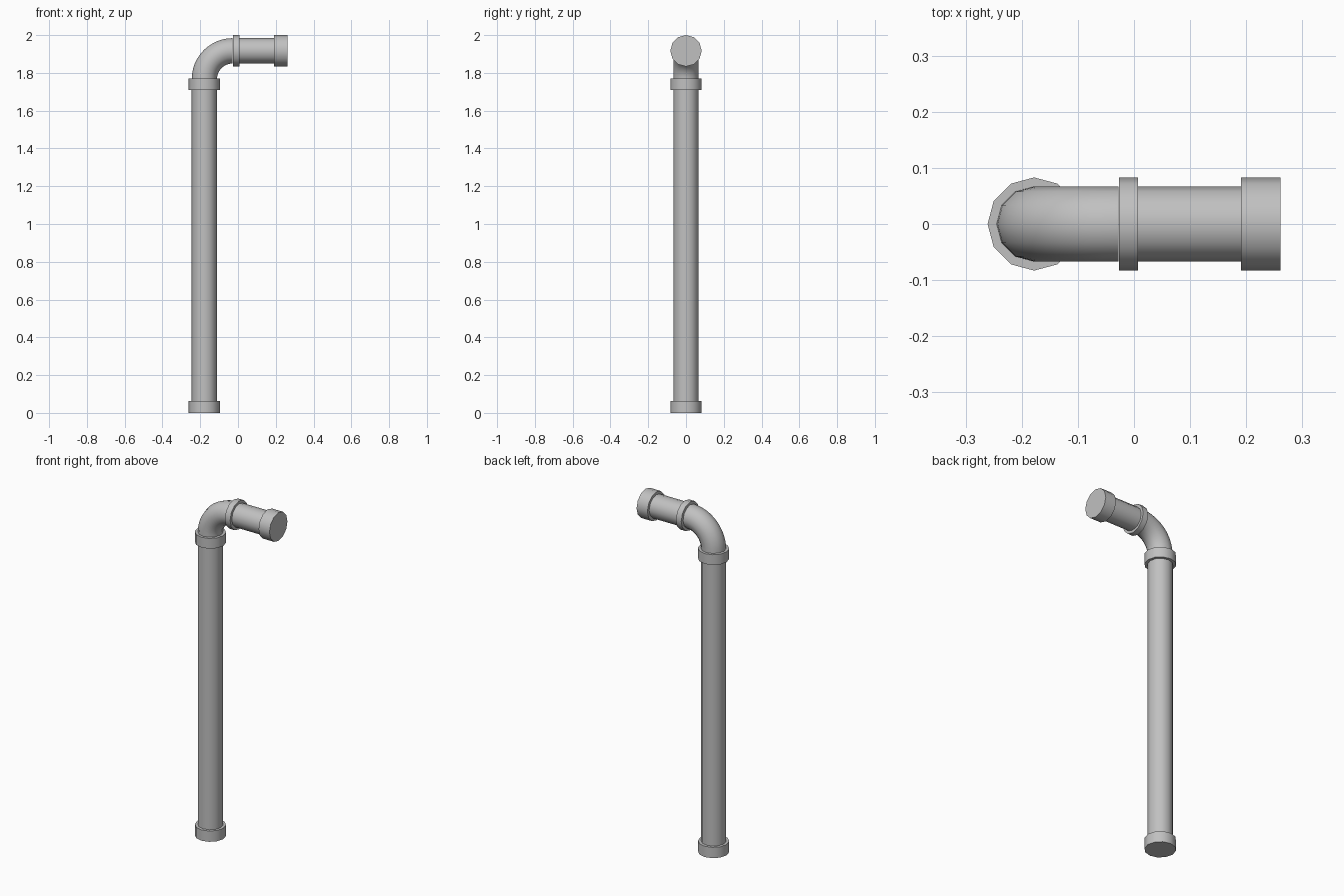
import bpy, bmesh
from math import pi, radians
from mathutils import Matrix, Vector

cube = bpy.data.objects.get("Cube")
if cube:
    bpy.data.objects.remove(cube, do_unlink=True)

SIDES = 12
PIPE_R, COLLAR_R = 0.067, 0.083
POST_X, ARM_Z, BEND_R = -0.178, 1.917, 0.15

grey = bpy.data.materials.new("pipe grey")
colour = (0.53, 0.53, 0.53, 1)
grey.diffuse_color = colour
grey.use_nodes = True
bsdf = next(n for n in grey.node_tree.nodes if n.type == 'BSDF_PRINCIPLED')
bsdf.inputs["Base Color"].default_value = colour


def finish(name, bm):
    """Turn a bmesh into a smooth-shaded object with sharp rims."""
    bmesh.ops.recalc_face_normals(bm, faces=bm.faces)
    mesh = bpy.data.meshes.new(name)
    bm.to_mesh(mesh)
    bm.free()
    mesh.materials.append(grey)
    obj = bpy.data.objects.new(name, mesh)
    bpy.context.collection.objects.link(obj)
    bpy.ops.object.select_all(action='DESELECT')
    obj.select_set(True)
    bpy.context.view_layer.objects.active = obj
    bpy.ops.object.shade_smooth_by_angle(angle=radians(40))


def tube(name, radius, start, end, along_x=False):
    """Capped cylinder on the post axis (z) or the arm axis (x)."""
    mid = (start + end) / 2
    if along_x:
        place = Matrix.Translation((mid, 0, ARM_Z)) @ Matrix.Rotation(pi / 2, 4, 'Y')
    else:
        place = Matrix.Translation((POST_X, 0, mid))
    bm = bmesh.new()
    bmesh.ops.create_cone(bm, cap_ends=True, segments=SIDES, radius1=radius,
                          radius2=radius, depth=end - start, matrix=place)
    finish(name, bm)


# Upright post and its collars
tube("upright_pipe", PIPE_R, 0.03, 1.74)
tube("base_collar", COLLAR_R, 0, 0.063)
tube("upper_collar", COLLAR_R, 1.71, 1.77)

# Horizontal arm, joint ring and end cap
tube("arm_pipe", PIPE_R, -0.01, 0.22, True)
tube("arm_ring", COLLAR_R, -0.027, 0.007, True)
tube("end_cap", COLLAR_R, 0.191, 0.261, True)

# Quarter-turn elbow, swept from the post to the arm
bm = bmesh.new()
centre = Vector((POST_X + BEND_R, 0, ARM_Z - BEND_R))
bmesh.ops.create_circle(bm, segments=SIDES, radius=PIPE_R,
                        matrix=Matrix.Translation((POST_X, 0, centre.z)))
bmesh.ops.spin(bm, geom=bm.edges[:], cent=centre, axis=(0, 1, 0),
               angle=pi / 2, steps=12)
finish("elbow", bm)
